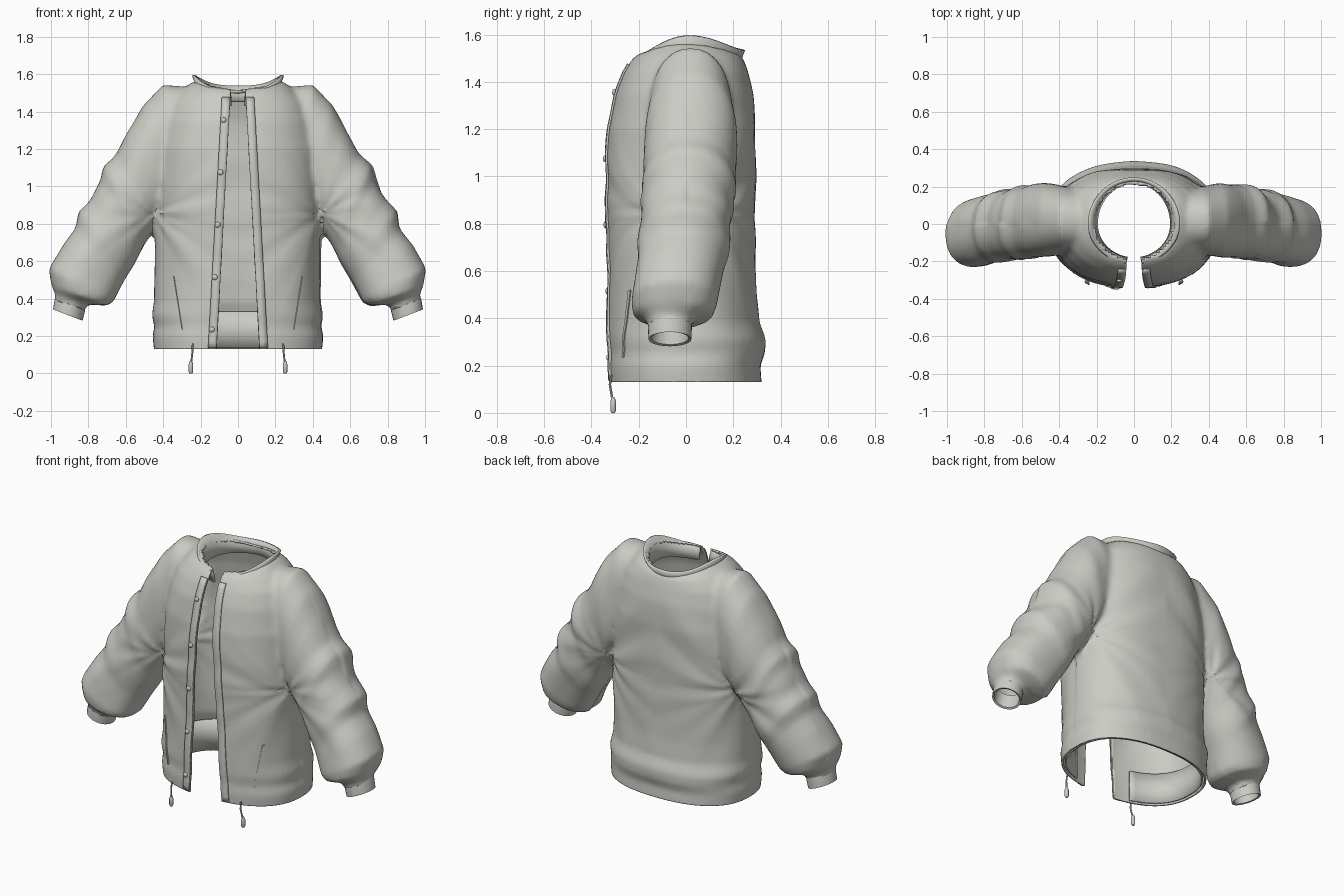
import bpy, bmesh, math
from mathutils import Vector, noise
from mathutils.bvhtree import BVHTree

cube = bpy.data.objects.get("Cube")
if cube:
    bpy.data.objects.remove(cube, do_unlink=True)

fabric = bpy.data.materials.new("warm grey fabric")
fabric.use_nodes = True
fabric.diffuse_color = (0.6, 0.6, 0.56, 1)
fabric.node_tree.nodes["Principled BSDF"].inputs["Base Color"].default_value = (0.6, 0.6, 0.56, 1)


def add_loft(bm, rings, closed=True, caps=False):
    """Skin a list of point rings with quads."""
    rows = [[bm.verts.new(p) for p in ring] for ring in rings]
    n = len(rows[0])
    for a, b in zip(rows, rows[1:]):
        for i in range(n if closed else n - 1):
            j = (i + 1) % n
            bm.faces.new((a[i], a[j], b[j], b[i]))
    if caps:
        bm.faces.new(rows[0])
        bm.faces.new(rows[-1])


def finish(bm, name, fix=True):
    if fix:
        bmesh.ops.recalc_face_normals(bm, faces=bm.faces)
    mesh = bpy.data.meshes.new(name)
    bm.to_mesh(mesh)
    bm.free()
    obj = bpy.data.objects.new(name, mesh)
    bpy.context.collection.objects.link(obj)
    mesh.materials.append(fabric)
    return obj


def smooth(obj, angle=40):
    bpy.ops.object.select_all(action='DESELECT')
    obj.select_set(True)
    bpy.context.view_layer.objects.active = obj
    bpy.ops.object.shade_smooth_by_angle(angle=math.radians(angle))


def thicken(obj, amount, offset=-1):
    m = obj.modifiers.new("thickness", 'SOLIDIFY')
    m.thickness, m.offset = amount, offset


def power(v, e):
    return math.copysign(abs(v) ** e, v)


def turn(n):
    return [2 * math.pi * i / n for i in range(n)]


# Body sections: height, half width, front depth, back depth, neckline dip
BODY = [(.05, .44, .32, .315, 0), (.13, .45, .325, .32, 0), (.2, .457, .33, .315, 0),
        (.25, .445, .325, .335, 0), (.31, .457, .33, .335, 0), (.38, .445, .33, .305, 0),
        (.5, .445, .33, .295, 0), (.75, .445, .333, .292, 0), (1, .44, .336, .295, 0),
        (1.2, .43, .327, .295, 0), (1.35, .4, .297, .282, 0), (1.45, .36, .262, .262, .01),
        (1.525, .29, .23, .245, .03), (1.565, .235, .205, .225, .05)]
# Sleeve sections: upper edge x z, lower edge x z, y centre, y half width
SLEEVE = [(.26, 1.53, .2, 1.1, .02, .16), (.4, 1.545, .3, .95, .02, .18),
          (.505, 1.435, .38, .85, .02, .195), (.59, 1.285, .44, .78, .015, .197),
          (.65, 1.17, .475, .73, .01, .193), (.715, 1.11, .495, .7, .005, .2),
          (.735, 1.04, .52, .65, 0, .188), (.79, .925, .555, .58, -.005, .192),
          (.85, .865, .58, .54, -.01, .194), (.87, .78, .61, .49, -.02, .183),
          (.935, .69, .64, .43, -.035, .184), (1.005, .56, .665, .38, -.05, .184),
          (.99, .47, .7, .36, -.055, .17), (.972, .42, .81, .365, -.07, .095),
          (.98, .38, .82, .31, -.07, .09)]


def body_ring(z, hw, front, back, dip):
    ring = []
    for t in turn(56):
        s = power(math.sin(t), .84)
        ring.append((hw * power(math.cos(t), .84), s * (back if s > 0 else front),
                     z - dip * s * s))
    return ring


def sleeve_ring(side, x1, z1, x2, z2, yc, b):
    ring = []
    for t in turn(32):
        k = (1 + power(math.cos(t), .9)) / 2
        ring.append((side * (x2 + (x1 - x2) * k), yc + b * power(math.sin(t), .9),
                     z2 + (z1 - z2) * k))
    return ring


# Body and sleeves are fused into one garment
bm = bmesh.new()
add_loft(bm, [body_ring(*r) for r in BODY], caps=True)
for side in (1, -1):
    add_loft(bm, [sleeve_ring(side, *r) for r in SLEEVE], caps=True)
jacket = finish(bm, "jacket_shell")
remesh = jacket.modifiers.new("fuse", 'REMESH')
remesh.mode, remesh.voxel_size = 'VOXEL', .016
soften = jacket.modifiers.new("soften", 'SMOOTH')
soften.factor, soften.iterations = .5, 5
fused = bpy.data.meshes.new_from_object(
    jacket.evaluated_get(bpy.context.evaluated_depsgraph_get()))
jacket.modifiers.clear()
bm = bmesh.new()
bm.from_mesh(fused)

# Cloth creases, radiating from the armpits
bm.normal_update()
for v in bm.verts:
    p = v.co
    dx, dz = abs(p.x) - .45, p.z - .85
    spread = math.atan2(dz, dx) * 3
    sample = Vector((spread, math.hypot(dx, dz) * 2.2, math.copysign(2, p.y) + p.x))
    fade = max(0, min(1, (1.5 - p.z) * 4)) * max(0, min(1, (p.z - .15) * 6))
    v.co = p + v.normal * noise.noise(sample) * .011 * fade

FULL_DROP = 1.37


def edge_x(z):
    return .04 + .075 * (1.5 - z) / FULL_DROP


def cut(faces, point, normal, clear=False):
    geom = set(faces)
    for f in faces:
        geom.update(f.edges)
        geom.update(f.verts)
    bmesh.ops.bisect_plane(bm, geom=list(geom), plane_co=point, plane_no=normal,
                           clear_outer=clear)


# Trim hem, sleeve ends, neck hole and front opening
cut(bm.faces[:], (0, 0, .13), (0, 0, -1), True)
for side in (1, -1):
    cut([f for f in bm.faces if f.calc_center_median().x * side > .72],
        (side * .9, 0, .365), (side * .3, 0, -.95), True)
    cut([f for f in bm.faces if f.calc_center_median().y < -.04
         and abs(f.calc_center_median().x) < .2],
        (side * .04, 0, 1.5), (side, 0, .075 / FULL_DROP))
doomed = []
for f in bm.faces:
    c = f.calc_center_median()
    neck = c.z > 1.42 and (c.x / .215) ** 2 + ((c.y - .01) / .205) ** 2 < 1
    if neck or (c.y < -.04 and abs(c.x) < edge_x(c.z)):
        doomed.append(f)
bmesh.ops.delete(bm, geom=doomed, context='FACES')
tree = BVHTree.FromBMesh(bm)
bm.to_mesh(jacket.data)
bm.free()
thicken(jacket, .012)
smooth(jacket, 50)


def front_y(x, z):
    hit = tree.ray_cast(Vector((x, -1, z)), Vector((0, 1, 0)))[0]
    return hit.y if hit else -.3


# Collar: a standing band with raised sides and a gap at the front
def collar_ring(rx, front, back, low, rise):
    ring = []
    for i in range(65):
        t = math.radians(-80 + 340 * i / 64)
        s, c = math.sin(t), abs(math.cos(t))
        z = low + rise * c ** 3 + (.015 * s if s > 0 else .01 * s)
        ring.append((rx * math.cos(t), s * (back if s > 0 else front), z))
    return ring


bm = bmesh.new()
add_loft(bm, [collar_ring(.2, .185, .222, 1.44, .02), collar_ring(.212, .195, .232, 1.49, .03),
              collar_ring(.24, .208, .243, 1.522, .072)], closed=False)
collar = finish(bm, "collar")
thicken(collar, .014, 0)
smooth(collar)

# Inside hem facing, following the lower body
bm = bmesh.new()
rings = []
for z in (.135, .23, .33):
    start = math.radians(-66)
    sweep = 2 * math.pi - math.radians(48)
    rings.append([(.425 * power(math.cos(start + sweep * i / 60), .84),
                   .3 * power(math.sin(start + sweep * i / 60), .84), z) for i in range(61)])
add_loft(bm, rings, closed=False)
facing = finish(bm, "hem_facing")
thicken(facing, .01, 0)
smooth(facing)

# Cuffs, plackets, pockets and drawcords on both sides
for side, label in ((1, "left"), (-1, "right")):
    bm = bmesh.new()
    rows = []
    for cx, cz, r in ((.89, .405, .083), (.9, .36, .086), (.91, .312, .084),
                      (.909, .316, .073), (.892, .4, .07)):
        rows.append([(side * (cx + r * .94 * math.cos(t)), -.068 + r * 1.08 * math.sin(t),
                      cz + r * .36 * math.cos(t)) for t in turn(32)])
    add_loft(bm, rows)
    smooth(finish(bm, label + "_cuff"))

    bm = bmesh.new()
    rows = []
    for i in range(41):
        z = .135 + 1.34 * i / 40
        rows.append([(side * (edge_x(z) + d), front_y(side * (edge_x(z) + d + .002), z) - .005, z)
                     for d in (0, .022, .045)])
    add_loft(bm, rows, closed=False)
    placket = finish(bm, label + "_placket")
    thicken(placket, .008, 0)
    smooth(placket)

    bm = bmesh.new()
    rows = []
    for i in range(13):
        z = .235 + .285 * i / 12
        x = side * (.303 + .045 * i / 12)
        rows.append([(x + d, front_y(x + d, z) - .003, z) for d in (-.005, .005)])
    add_loft(bm, rows, closed=False)
    thicken(finish(bm, label + "_pocket_welt"), .006, 0)

    bm = bmesh.new()
    rows = []
    for x, y, z in ((.242, -.315, .16), (.243, -.322, .12), (.25, -.312, .06)):
        rows.append([(side * x + .005 * math.cos(t), y + .005 * math.sin(t), z) for t in turn(8)])
    add_loft(bm, rows, caps=True)
    smooth(finish(bm, label + "_drawcord"))

    bm = bmesh.new()
    rows = [[(side * .252 + r * math.cos(t), -.308 + r * math.sin(t), z) for t in turn(12)]
            for z, r in ((0, .007), (.01, .012), (.05, .012), (.068, .005))]
    add_loft(bm, rows, caps=True)
    smooth(finish(bm, label + "_cord_toggle"))

# Snap buttons down the right placket
for i in range(5):
    z = .235 + .28 * i
    x = -(edge_x(z) + .03)
    bm = bmesh.new()
    bmesh.ops.create_uvsphere(bm, u_segments=16, v_segments=8, radius=.015)
    bmesh.ops.scale(bm, vec=(1, .6, 1), verts=bm.verts)
    bmesh.ops.translate(bm, vec=(x, front_y(x, z) - .011, z), verts=bm.verts)
    smooth(finish(bm, "button_%d" % (i + 1)))
